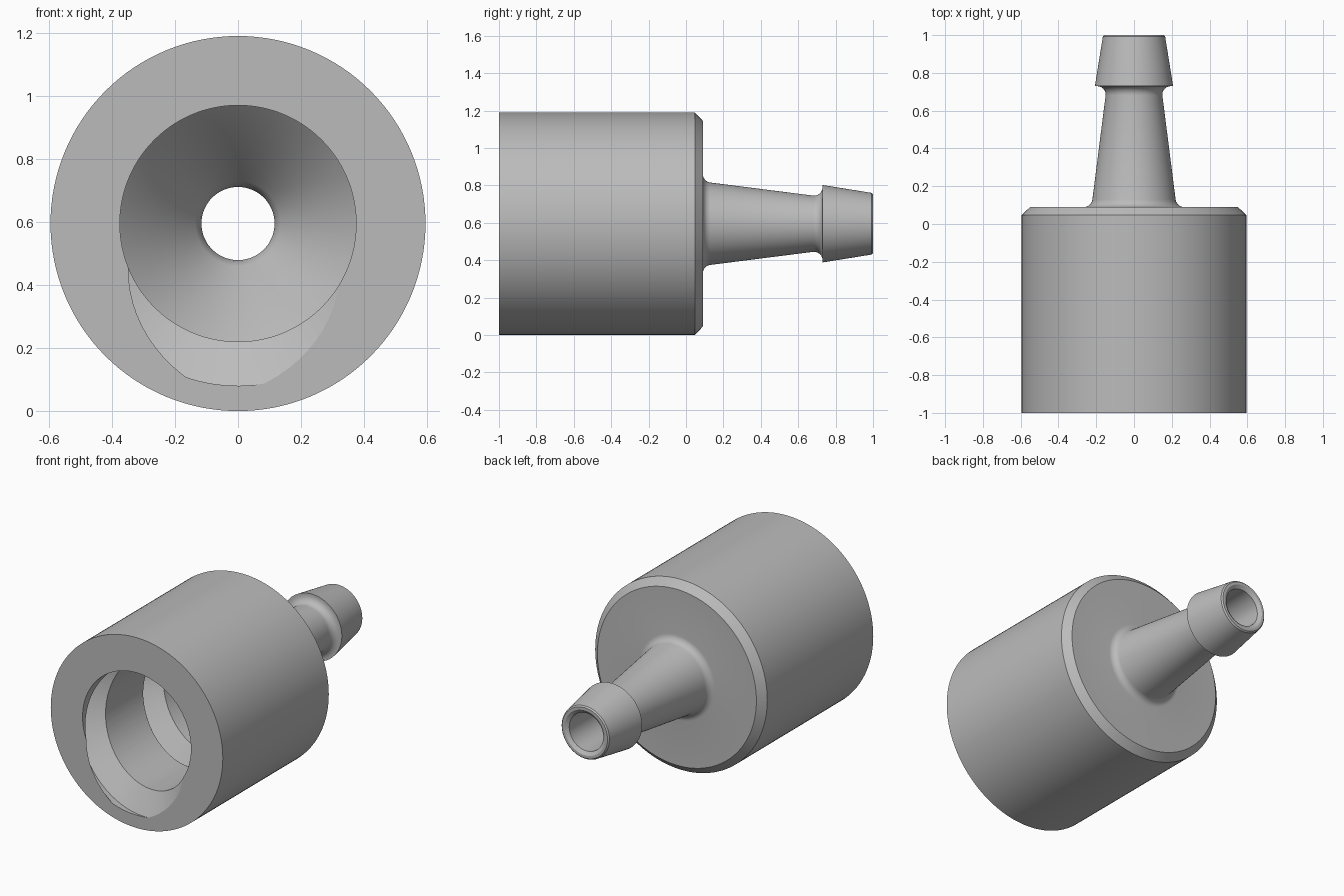
import bpy, bmesh
from math import sin, cos, pi, radians

cube = bpy.data.objects.get("Cube")
if cube:
    bpy.data.objects.remove(cube, do_unlink=True)

CENTRE_Z = 0.595
SIDES = 128

grey = bpy.data.materials.new("plain grey")
grey.use_nodes = True
colour = (0.5, 0.5, 0.5, 1)
grey.diffuse_color = colour
grey.node_tree.nodes["Principled BSDF"].inputs["Base Color"].default_value = colour


def point(radius, angle, y):
    return (radius * cos(angle), y, CENTRE_Z + radius * sin(angle))


def arc(r, y, radius, start, end, steps=6):
    """Rounded corner in the (radius, y) profile plane."""
    return [(r + radius * cos(radians(start + (end - start) * i / steps)),
             y + radius * sin(radians(start + (end - start) * i / steps)))
            for i in range(steps + 1)]


def finish(name, bm):
    bmesh.ops.recalc_face_normals(bm, faces=bm.faces)
    mesh = bpy.data.meshes.new(name)
    bm.to_mesh(mesh)
    bm.free()
    mesh.materials.append(grey)
    obj = bpy.data.objects.new(name, mesh)
    bpy.context.collection.objects.link(obj)
    return obj


def skin(bm, rings, closed):
    """Join matching rings of vertices with quads."""
    pairs = list(zip(rings, rings[1:]))
    if closed:
        pairs.append((rings[-1], rings[0]))
    for a, b in pairs:
        n = len(a)
        for j in range(n):
            k = (j + 1) % n
            bm.faces.new((a[j], a[k], b[k], b[j]))


# Hose fitting: one closed profile around the y axis, outside then inside
profile = [(0.595, -1), (0.595, 0.047), (0.55, 0.09)]
profile += arc(0.265, 0.135, 0.045, 270, 187)           # nozzle root
profile += arc(0.195, 0.685, 0.045, 185, 90)            # neck under the barb
profile += [(0.207, 0.73), (0.165, 0.992), (0.157, 1), (0.14, 1), (0.118, 0.985)]
profile += [(0.116, 0.15), (0.122, 0.12), (0.135, 0.096)]   # through hole
profile += [(0.375, -0.15), (0.375, -1)]                # funnel and bore

bm = bmesh.new()
rings = [[bm.verts.new(point(r, 2 * pi * j / SIDES, y)) for j in range(SIDES)]
         for r, y in profile]
skin(bm, rings, True)
fitting = finish("hose_fitting", bm)

# Internal thread: right-handed trapezoid groove running in from the mouth
PITCH = 0.57
STEP = radians(5)
section = [(0.32, -0.13), (0.515, -0.022), (0.515, 0.022), (0.32, 0.13)]
bm = bmesh.new()
rings = []
for i in range(-36, 98):
    angle = radians(265.3) - i * STEP
    depth = PITCH * i * STEP / (2 * pi)
    fade = min(1, (97 - i) / 10)                         # run-out at the end
    rings.append([bm.verts.new(point(0.32 + (r - 0.32) * (0.2 + 0.8 * fade),
                                     angle, -1 + depth + dy))
                  for r, dy in section])
skin(bm, rings, False)
bm.faces.new(rings[0])
bm.faces.new(rings[-1])
cutter = finish("thread_cutter", bm)
cutter.hide_render = True

cut = fitting.modifiers.new("thread", 'BOOLEAN')
cut.operation = 'DIFFERENCE'
cut.solver = 'EXACT'
cut.object = cutter

bpy.ops.object.select_all(action='DESELECT')
fitting.select_set(True)
bpy.context.view_layer.objects.active = fitting
bpy.ops.object.modifier_apply(modifier=cut.name)
bpy.data.objects.remove(cutter, do_unlink=True)
bpy.ops.object.shade_smooth_by_angle(angle=radians(28))
